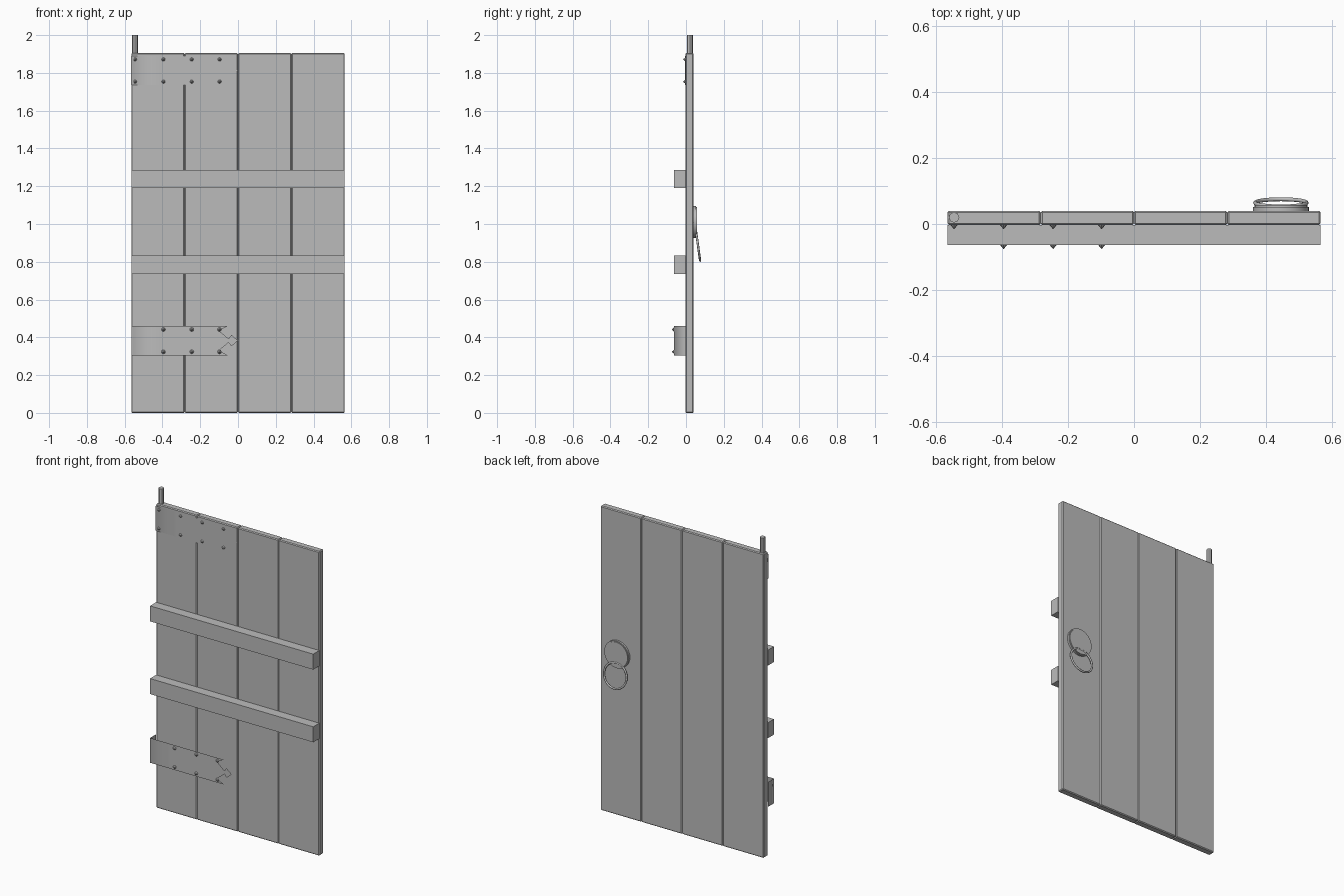
import bpy, bmesh, math
from mathutils import Matrix

if "Cube" in bpy.data.objects:
    bpy.data.objects.remove(bpy.data.objects["Cube"])

grey = bpy.data.materials.new("plain_grey")
grey.use_nodes = True
grey.diffuse_color = (0.5, 0.5, 0.5, 1)
grey.node_tree.nodes["Principled BSDF"].inputs["Base Color"].default_value = (0.5, 0.5, 0.5, 1)

HALF, HEIGHT = 0.565, 1.905
FRONT, BACK = -0.003, 0.04


def add(name, bm, smooth=False):
    mesh = bpy.data.meshes.new(name)
    bm.to_mesh(mesh)
    bm.free()
    mesh.materials.append(grey)
    for p in mesh.polygons:
        p.use_smooth = smooth
    obj = bpy.data.objects.new(name, mesh)
    bpy.context.collection.objects.link(obj)
    return obj


def box(name, x, y, z, bevel=0):
    bm = bmesh.new()
    size = [b - a for a, b in (x, y, z)]
    mid = [(a + b) / 2 for a, b in (x, y, z)]
    bmesh.ops.create_cube(bm, size=1, matrix=Matrix.Translation(mid) @ Matrix.Diagonal((*size, 1)))
    if bevel:
        bmesh.ops.bevel(bm, geom=bm.edges[:], offset=bevel, segments=1, affect='EDGES')
    return add(name, bm)


# Four chamfered planks
W = HALF / 2
for i in range(4):
    left = -HALF + i * W
    box(f"plank_{i + 1}", (left, left + W), (FRONT, BACK), (0, HEIGHT), 0.005)

# Two cross bars, each in two halves
for label, low, high in (("upper", 1.19, 1.287), ("lower", 0.735, 0.832)):
    for side, x in (("right", (-HALF, 0)), ("left", (0, HALF))):
        box(f"{label}_bar_{side}", x, (-0.063, FRONT), (low, high))

# Hinge pin
bm = bmesh.new()
bmesh.ops.create_cone(bm, cap_ends=True, segments=8, radius1=0.016, radius2=0.016, depth=0.2,
                      matrix=Matrix.Translation((-0.545, 0.02, 1.9)))
add("hinge_pin", bm)


# Sheet straps folded around the door edge, with a forked tip
def strap(name, x0, y, y_back, zc):
    half = 0.0775
    bm = bmesh.new()

    def pair(x, yy):
        return [bm.verts.new((x, yy, zc + s * half)) for s in (-1, 1)]

    fold, edge, inner = pair(x0, y_back), pair(x0, y), pair(-0.42, y)
    bm.faces.new((fold[0], edge[0], edge[1], fold[1]))
    bm.faces.new((edge[0], inner[0], inner[1], edge[1]))
    tip = [(-0.055, half), (-0.1, 0.052), (-0.05, 0.01), (-0.035, 0.03)]
    outline = [(x, -h) for x, h in tip] + [(0, 0)] + tip[::-1]
    verts = [bm.verts.new((x, y, zc + h)) for x, h in outline]
    bm.faces.new([inner[0]] + verts + [inner[1]])
    return add(name, bm, True)


# Small pointed rivets in two rows
def rivets(name, xs, y, zc):
    bm = bmesh.new()
    for x in xs:
        for s in (-1, 1):
            place = Matrix.Translation((x, y - 0.006, zc + s * 0.059)) @ Matrix.Rotation(math.pi / 2, 4, 'X')
            bmesh.ops.create_cone(bm, cap_ends=True, segments=8, radius1=0.011, radius2=0.001,
                                  depth=0.012, matrix=place)
    add(name, bm)


columns = [-0.545, -0.395, -0.245, -0.098]
strap("upper_strap", -0.567, -0.0045, 0.03, 1.8125)
rivets("upper_rivets", columns, -0.003, 1.8125)
strap("lower_strap", -HALF, -0.063, FRONT, 0.3825)
rivets("lower_rivets", columns[1:], -0.063, 0.3825)

# Round handle plate on the back
bm = bmesh.new()
bmesh.ops.create_cone(bm, cap_ends=True, segments=32, radius1=0.085, radius2=0.085, depth=0.018,
                      matrix=Matrix.Translation((0.445, 0.048, 1.01)) @ Matrix.Rotation(-math.pi / 2, 4, 'X'))
rim = [e for e in bm.edges if all(v.co.y > 0.05 for v in e.verts)]
bmesh.ops.bevel(bm, geom=rim, offset=0.005, segments=2, affect='EDGES')
plate = add("handle_plate", bm)

# Hanging ring, tilted away from the door
bpy.ops.mesh.primitive_torus_add(major_segments=32, minor_segments=8, major_radius=0.078,
                                 minor_radius=0.006, location=(0.445, 0.064, 0.883),
                                 rotation=(math.pi / 2 + 0.14, 0, 0))
ring = bpy.context.object
ring.name = "handle_ring"
ring.data.materials.append(grey)

bpy.ops.object.select_all(action='DESELECT')
for obj in (plate, ring):
    obj.select_set(True)
bpy.context.view_layer.objects.active = ring
bpy.ops.object.shade_smooth_by_angle(angle=math.radians(50))
